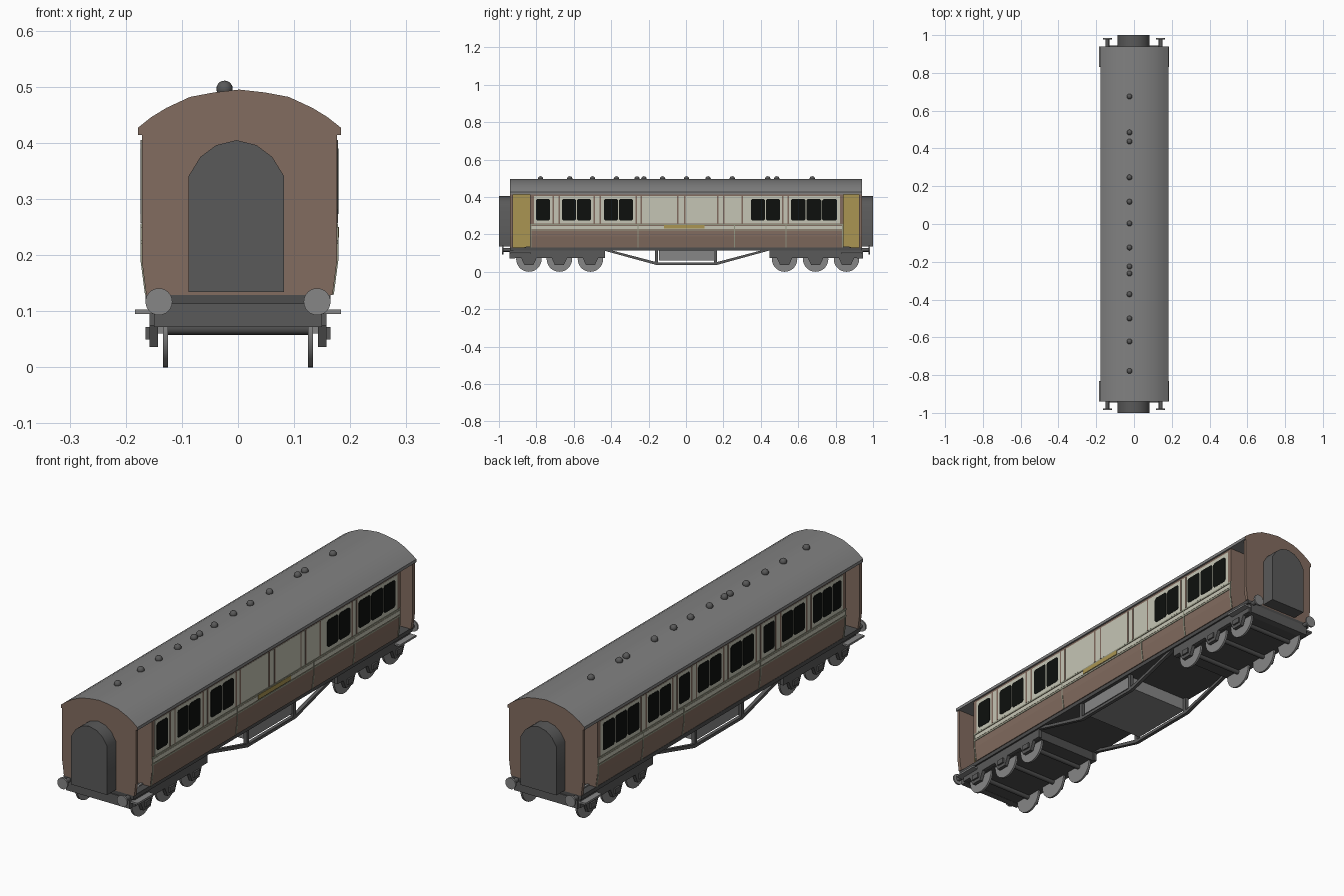
import bpy, bmesh, math
from mathutils import Matrix, Vector

if "Cube" in bpy.data.objects:
    bpy.data.objects.remove(bpy.data.objects["Cube"])


def material(name, r, g, b):
    m = bpy.data.materials.new(name)
    m.diffuse_color = (r, g, b, 1)
    m.use_nodes = True
    m.node_tree.nodes["Principled BSDF"].inputs["Base Color"].default_value = m.diffuse_color
    return m


BROWN = material("brown paint", 0.225, 0.150, 0.115)
CREAM = material("cream paint", 0.56, 0.56, 0.46)
LINING = material("lining", 0.30, 0.31, 0.23)
GOLD = material("gold", 0.40, 0.30, 0.085)
GLASS = material("window black", 0.004, 0.005, 0.004)
ROOF = material("roof grey", 0.22, 0.22, 0.22)
STEEL = material("steel grey", 0.24, 0.24, 0.24)
DARK = material("dark grey", 0.10, 0.10, 0.10)
FRAME = material("underframe grey", 0.075, 0.075, 0.075)


def finish(name, bm, mat, smooth=False):
    bmesh.ops.recalc_face_normals(bm, faces=bm.faces)
    me = bpy.data.meshes.new(name)
    bm.to_mesh(me)
    bm.free()
    me.materials.append(mat)
    ob = bpy.data.objects.new(name, me)
    bpy.context.collection.objects.link(ob)
    if smooth:
        bpy.ops.object.select_all(action='DESELECT')
        ob.select_set(True)
        bpy.context.view_layer.objects.active = ob
        bpy.ops.object.shade_smooth_by_angle(angle=math.radians(35))
    return ob


def prism(name, pts, a, b, mat, axis='y', smooth=False):
    """Extrude an outline: (x, z) points along y, or (y, z) points along x."""
    bm = bmesh.new()
    at = (lambda p, t: (p[0], t, p[1])) if axis == 'y' else (lambda p, t: (t, p[0], p[1]))
    lo = [bm.verts.new(at(p, a)) for p in pts]
    hi = [bm.verts.new(at(p, b)) for p in pts]
    bm.faces.new(lo)
    bm.faces.new(hi)
    for i in range(len(pts)):
        j = (i + 1) % len(pts)
        bm.faces.new((lo[i], lo[j], hi[j], hi[i]))
    return finish(name, bm, mat, smooth)


def box(name, x0, x1, y0, y1, z0, z1, mat):
    return prism(name, [(x0, z0), (x1, z0), (x1, z1), (x0, z1)], y0, y1, mat)


def cylinder(name, centre, r, length, axis, mat, n=24):
    bm = bmesh.new()
    rot = Vector((0, 0, 1)).rotation_difference(Vector(axis)).to_matrix().to_4x4()
    bmesh.ops.create_cone(bm, cap_ends=True, segments=n, radius1=r, radius2=r, depth=length,
                          matrix=Matrix.Translation(centre) @ rot)
    return finish(name, bm, mat, True)


def mirrored(half):
    return half + [(-x, z) for x, z in reversed(half) if x > 0]


# Body shell: straight upper sides, tucked in below z = 0.19
OX = 0.0025
Y0, Y1, END = -0.834, 0.843, 0.941
shell = [(x + OX, z) for x, z in mirrored([(0.166, 0.129), (0.174, 0.19), (0.174, 0.416)])]
prism("body", shell, Y0, Y1, BROWN)

# Roof with brown end faces
roof_half = [(0.181, 0.414), (0.181, 0.427), (0.157, 0.446), (0.130, 0.4625),
             (0.088, 0.482), (0.045, 0.490), (0, 0.495)]
roof = prism("roof", [(x + OX, z) for x, z in mirrored(roof_half)], -END, END, ROOF, smooth=True)
roof.data.materials.append(BROWN)
for f in roof.data.polygons:
    if abs(f.normal.y) > 0.9:
        f.material_index = 1

# Ends: walls, recessed entrances, gangways, buffers, steps
arch = mirrored([(0.085, 0.134), (0.085, 0.341), (0.064, 0.375), (0.036, 0.396), (0, 0.405)])
for e in (-1, 1):
    prism("end_wall", shell, e * 0.926, e * END, BROWN)
    inner = Y0 if e < 0 else Y1
    box("entrance_lining", -0.095, 0.095, inner, e * 0.926, 0.127, 0.414, GOLD)
    prism("gangway", [(x - 0.003, z) for x, z in arch], e * 0.938, e * 1.0, DARK, smooth=True)
    box("buffer_beam", -0.15, 0.15, e * 0.915, e * 0.945, 0.072, 0.114, DARK)
    for s in (-1, 1):
        x = s * 0.141
        cylinder("buffer_shank", (x, e * 0.958, 0.117), 0.010, 0.044, (0, 1, 0), DARK, 12)
        cylinder("buffer_head", (x, e * 0.980, 0.117), 0.024, 0.007, (0, 1, 0), STEEL)
        box("door_step", s * 0.150, s * 0.184, e * 0.83, e * 0.94, 0.095, 0.103, STEEL)


def side_x(z):
    return 0.174 if z >= 0.19 else 0.166 + 0.008 * (z - 0.129) / 0.061


def plate(name, s, y0, y1, z0, z1, mat, t):
    """Thin panel that follows the body side on side s."""
    zs = [z0] + ([0.19] if z0 < 0.19 < z1 else []) + [z1]
    pts = [(side_x(z) + t, z) for z in zs] + [(side_x(z) - 0.002, z) for z in reversed(zs)]
    prism(name, [(s * x + OX, z) for x, z in pts], y0, y1, mat)


def window(s, y0, y1, z0=0.273, z1=0.390, c=0.008):
    pts = [(y0 + c, z0), (y1 - c, z0), (y1, z0 + c), (y1, z1 - c),
           (y1 - c, z1), (y0 + c, z1), (y0, z1 - c), (y0, z0 + c)]
    prism("window", pts, s * 0.173 + OX, s * 0.1762 + OX, GLASS, 'x')


# Window groups per side: (start, end, panes)
groups = {
    1: [(-0.802, -0.727, 1), (-0.663, -0.508, 2), (-0.439, -0.283, 2),
        (0.348, 0.503, 2), (0.561, 0.807, 3)],
    -1: [(-0.802, -0.61, 3), (-0.555, -0.40, 2), (-0.35, -0.275, 1), (-0.21, -0.055, 2),
         (0.01, 0.165, 2), (0.22, 0.295, 1), (0.348, 0.503, 2), (0.561, 0.807, 3)],
}

for s in (-1, 1):
    # Cream bands and horizontal lining
    plate("upper_panel", s, Y0 + 0.020, Y1 - 0.020, 0.257, 0.405, CREAM, 0.001)
    plate("waist_panel", s, Y0 + 0.005, Y1 - 0.005, 0.230, 0.246, CREAM, 0.001)
    plate("waist_line", s, Y0, Y1, 0.249, 0.256, LINING, 0.002)
    plate("waist_line", s, Y0, Y1, 0.220, 0.227, LINING, 0.002)
    # Vertical lining on the lower side
    for y in (-0.828, -0.257, 0.259, 0.535, 0.838):
        plate("lower_line", s, y - 0.003, y + 0.003, 0.13, 0.25, LINING, 0.0022)
    # Windows
    for a, b, n in groups[s]:
        w = (b - a + 0.005) / n
        for i in range(n):
            window(s, a + i * w, a + (i + 1) * w - 0.005)
    # Brown pillar strips between the groups
    pillars = []
    for (_, b, _), (a, _, _) in zip(groups[s], groups[s][1:]):
        m = (a + b) / 2
        pillars += [-0.267, -0.240, -0.043, -0.006, 0.171, 0.203, 0.300] if a - b > 0.3 else [m - 0.016, m + 0.016]
    for y in pillars:
        plate("pillar_strip", s, y - 0.004, y + 0.004, 0.257, 0.405, BROWN, 0.002)

# Gold name panel
plate("side_panel", 1, -0.118, 0.10, 0.231, 0.250, GOLD, 0.0035)

# Roof ventilators
for y in (0.675, 0.485, 0.437, 0.247, 0.118, 0.003, -0.125,
          -0.225, -0.262, -0.372, -0.50, -0.622, -0.778):
    bm = bmesh.new()
    bmesh.ops.create_uvsphere(bm, u_segments=16, v_segments=10, radius=0.0145,
                              matrix=Matrix.Translation((-0.024, y, 0.4965)))
    finish("roof_vent", bm, DARK, True)

# Underframe and central equipment box
box("underframe", -0.165, 0.165, -END, END, 0.113, 0.130, FRAME)
box("equipment_box", -0.150, 0.150, -0.145, 0.150, 0.060, 0.114, STEEL)
truss = [(-0.445, 0.115), (-0.160, 0.037), (0.166, 0.037), (0.450, 0.115),
         (0.405, 0.115), (0.158, 0.050), (-0.152, 0.050), (-0.400, 0.115)]
for s in (-1, 1):
    prism("truss", truss, s * 0.143, s * 0.158, DARK, 'x')
    for y in (-0.158, 0.158):
        box("truss_post", s * 0.143, s * 0.158, y - 0.008, y + 0.008, 0.042, 0.115, DARK)

# Six-wheel bogies
for c, axles in ((-0.677, (-0.840, -0.677, -0.511)), (0.692, (0.527, 0.693, 0.858))):
    box("bogie_floor", -0.143, 0.143, c - 0.24, c + 0.24, 0.073, 0.114, FRAME)
    for s in (-1, 1):
        box("bogie_side", s * 0.143, s * 0.158, c - 0.245, c + 0.245, 0.075, 0.114, DARK)
        for y in axles:
            cylinder("wheel", (s * 0.1295, y, 0.068), 0.068, 0.009, (1, 0, 0), STEEL, 28)
            prism("axle_guard", [(y - 0.042, 0.076), (y - 0.024, 0.036), (y + 0.024, 0.036),
                                 (y + 0.042, 0.076)], s * 0.143, s * 0.158, DARK, 'x')
            box("axle_box", s * 0.150, s * 0.165, y - 0.018, y + 0.018, 0.050, 0.072, DARK)
    for y in axles:
        cylinder("axle", (0, y, 0.068), 0.010, 0.26, (1, 0, 0), FRAME, 12)
